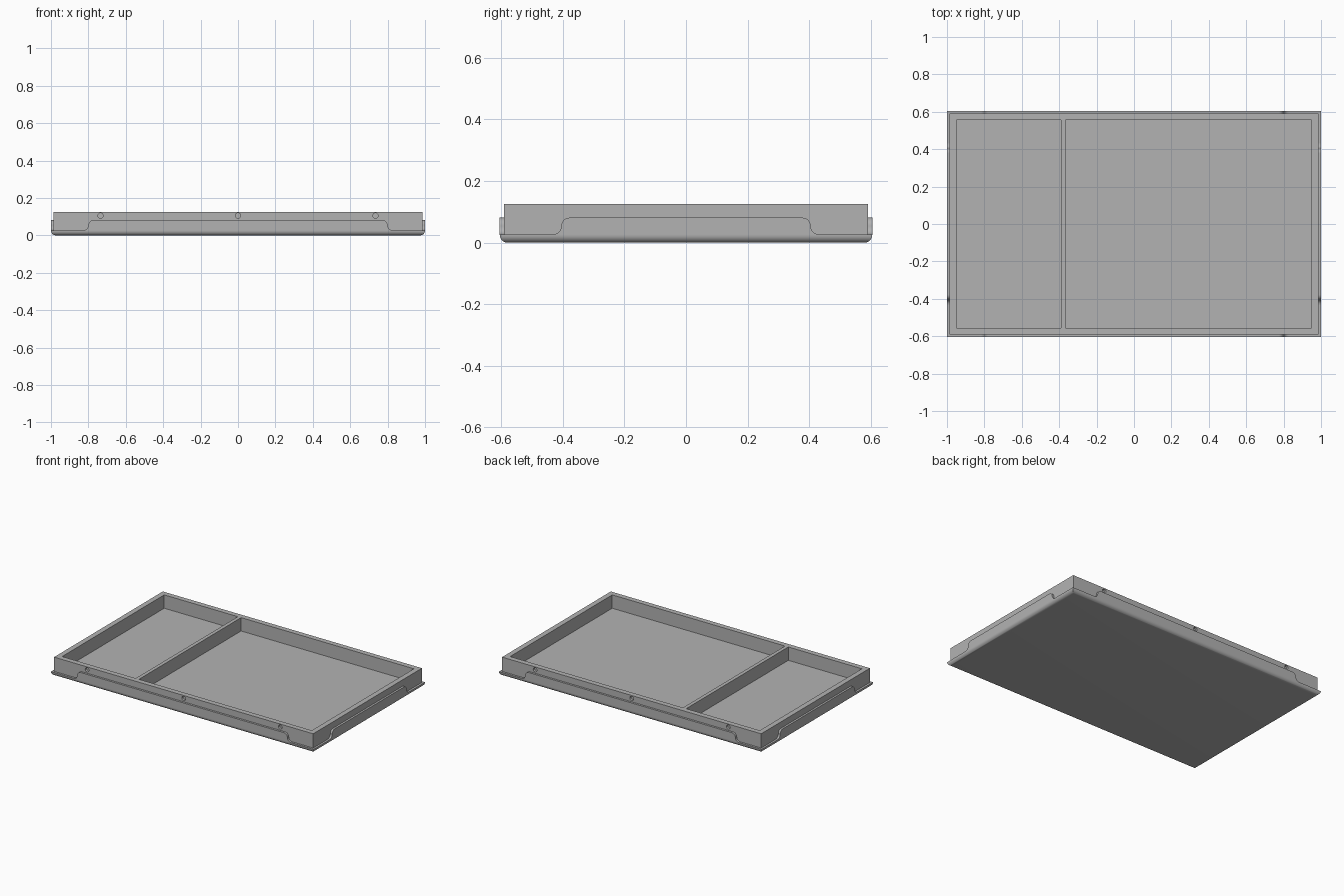
import bpy, bmesh
from math import pi, sin, cos, radians
from mathutils import Matrix, Vector

if "Cube" in bpy.data.objects:
    bpy.data.objects.remove(bpy.data.objects["Cube"], do_unlink=True)

HX, HY = 1.0, 0.605        # outer half sizes of the base
SKIN = 0.014               # flap thickness
LIP, FLAP_TOP, TOP = 0.027, 0.081, 0.125
FLOOR = 0.033

grey = bpy.data.materials.new("grey")
grey.use_nodes = True
grey.diffuse_color = (0.45, 0.45, 0.45, 1)
grey.node_tree.nodes["Principled BSDF"].inputs["Base Color"].default_value = (0.45, 0.45, 0.45, 1)


def make(name, bm):
    bmesh.ops.recalc_face_normals(bm, faces=bm.faces)
    mesh = bpy.data.meshes.new(name)
    bm.to_mesh(mesh)
    bm.free()
    mesh.materials.append(grey)
    ob = bpy.data.objects.new(name, mesh)
    bpy.context.collection.objects.link(ob)
    return ob


def add_box(bm, lo, hi):
    lo, hi = Vector(lo), Vector(hi)
    matrix = Matrix.Translation((lo + hi) / 2) @ Matrix.Diagonal((*(hi - lo), 1))
    bmesh.ops.create_cube(bm, size=1, matrix=matrix)


def activate(ob):
    bpy.ops.object.select_all(action="DESELECT")
    ob.select_set(True)
    bpy.context.view_layer.objects.active = ob


def smooth(ob):
    activate(ob)
    bpy.ops.object.shade_smooth_by_angle(angle=radians(35))


# Base with a rounded lower edge
bm = bmesh.new()
add_box(bm, (-HX, -HY, 0), (HX, HY, LIP))
low = [e for e in bm.edges if all(v.co.z < 0.001 for v in e.verts)]
bmesh.ops.bevel(bm, geom=low, offset=0.025, segments=8, profile=0.5, affect="EDGES")
smooth(make("base", bm))


# Raised flaps with S-shaped ends, one on each side
def flap(name, half, distance, turn):
    r = (FLAP_TOP - LIP) / 2
    steps = [i / 8 * pi / 2 for i in range(9)]
    end = [(half + r - r * sin(a), LIP + r - r * cos(a)) for a in steps]
    end += [(half - r + r * cos(a), LIP + r + r * sin(a)) for a in steps[1:]]
    outline = end + [(-x, z) for x, z in reversed(end)]
    bm = bmesh.new()
    face = bm.faces.new([bm.verts.new((x, -distance, z)) for x, z in outline])
    out = bmesh.ops.extrude_face_region(bm, geom=[face])
    moved = [g for g in out["geom"] if isinstance(g, bmesh.types.BMVert)]
    bmesh.ops.translate(bm, verts=moved, vec=(0, SKIN, 0))
    bmesh.ops.rotate(bm, verts=bm.verts, matrix=Matrix.Rotation(turn, 3, "Z"))
    smooth(make(name, bm))


flap("front_flap", 0.8, HY, 0)
flap("back_flap", 0.8, HY, pi)
flap("left_flap", 0.405, HX, pi / 2)
flap("right_flap", 0.405, HX, -pi / 2)

# Frame block, with two compartments and rows of holes cut out
fx, fy = HX - SKIN, HY - SKIN
bm = bmesh.new()
add_box(bm, (-fx, -fy, 0.02), (fx, fy, TOP))
frame = make("tray_frame", bm)

bm = bmesh.new()
for x0, x1 in ((-0.95, -0.39), (-0.365, 0.95)):
    add_box(bm, (x0, -0.555, FLOOR), (x1, 0.555, TOP + 0.1))
for x in (-0.735, 0, 0.735):
    for side in (-1, 1):
        spot = Matrix.Translation((x, side * fy, 0.105)) @ Matrix.Rotation(pi / 2, 4, "X")
        bmesh.ops.create_cone(bm, cap_ends=True, segments=24, radius1=0.014,
                              radius2=0.014, depth=0.03, matrix=spot)
cutter = make("cutter", bm)
cutter.hide_render = True

cut = frame.modifiers.new("cut", "BOOLEAN")
cut.operation = "DIFFERENCE"
cut.solver = "EXACT"
cut.object = cutter
activate(frame)
bpy.ops.object.modifier_apply(modifier=cut.name)
bpy.data.objects.remove(cutter, do_unlink=True)
smooth(frame)
